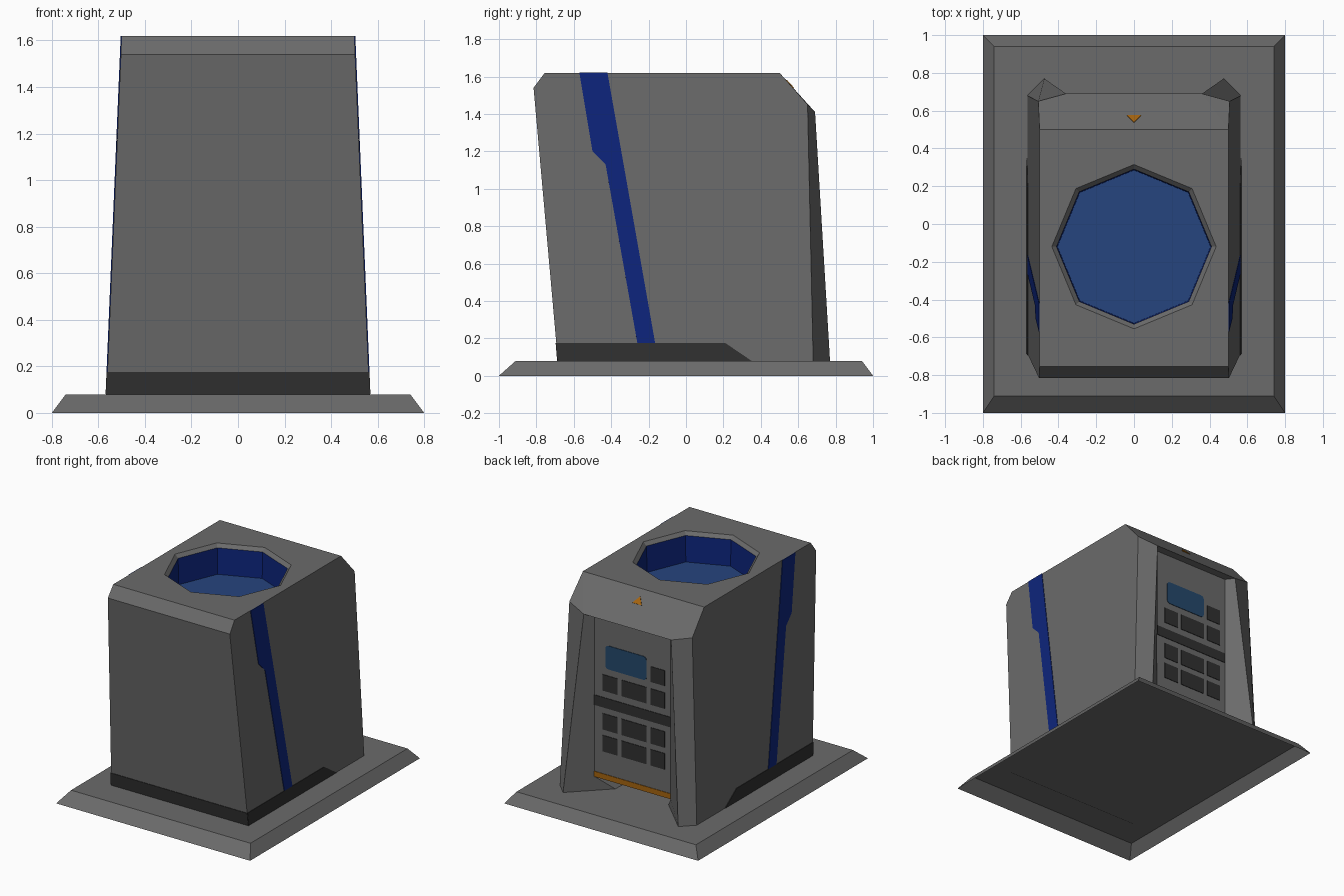
import bpy, bmesh, math
from mathutils import Vector

if "Cube" in bpy.data.objects:
    bpy.data.objects.remove(bpy.data.objects["Cube"])


def material(name, rgb):
    m = bpy.data.materials.new(name)
    m.use_nodes = True
    m.diffuse_color = (*rgb, 1)
    m.node_tree.nodes["Principled BSDF"].inputs["Base Color"].default_value = (*rgb, 1)
    return m


GREY = material("casing grey", (0.145, 0.145, 0.145))
DARK = material("dark trim", (0.03, 0.03, 0.03))
BLUE = material("deep blue", (0.004, 0.018, 0.2))
FLOOR = material("well floor blue", (0.019, 0.058, 0.21))
SCREEN = material("screen blue", (0.018, 0.065, 0.147))
AMBER = material("amber", (0.38, 0.13, 0.005))


def finish(name, bm, *mats):
    me = bpy.data.meshes.new(name)
    bm.to_mesh(me)
    bm.free()
    ob = bpy.data.objects.new(name, me)
    bpy.context.collection.objects.link(ob)
    for m in mats:
        me.materials.append(m)
    return ob


def plate(name, pts, out, mat, t=0.004):
    """Thin prism standing proud of a surface in the outward direction."""
    bm = bmesh.new()
    f = bm.faces.new([bm.verts.new(p) for p in pts])
    f.normal_update()
    n = f.normal * (1 if f.normal.dot(Vector(out)) > 0 else -1)
    ext = bmesh.ops.extrude_face_region(bm, geom=[f], use_keep_orig=True)
    bmesh.ops.translate(bm, vec=n * t,
                        verts=[g for g in ext["geom"] if isinstance(g, bmesh.types.BMVert)])
    bmesh.ops.recalc_face_normals(bm, faces=bm.faces)
    return finish(name, bm, mat)


# Base plinth: bevelled rim, open underneath
bm = bmesh.new()
low = [bm.verts.new((x * 0.8, y, 0)) for x, y in ((-1, -1), (1, -1), (1, 1), (-1, 1))]
top = [bm.verts.new((x * 0.74, y, 0.08)) for x, y in ((-1, -.91), (1, -.91), (1, .94), (-1, .94))]
bm.faces.new(top)
for i in range(4):
    j = (i + 1) % 4
    bm.faces.new((low[i], low[j], top[j], top[i]))
finish("base_plinth", bm, GREY)

# Casing: one half described by named corners, then mirrored
corner = {
    "A": (.565, -.685, .08), "B": (.503, -.815, 1.54), "C": (.5, -.755, 1.62),
    "D": (.5, .5, 1.62), "E": (.507, .65, 1.45), "F": (.565, .68, .08),
    "G": (.36, .69, 1.41), "H": (.475, .77, .08), "I": (.315, .63, 1.41),
    "J": (.315, .63, .19), "K": (.22, .52, .08), "L": (.21, .33, .08),
}
bm = bmesh.new()
half = {s: {k: bm.verts.new((s * x, y, z)) for k, (x, y, z) in corner.items()} for s in (1, -1)}
for s in (1, -1):
    for loop in ("AFEDCB", "FHGE", "EGD", "HKJIG", "KLJ"):
        vs = [half[s][k] for k in loop]
        bm.faces.new(vs if s > 0 else vs[::-1])
for a, b in ("AB", "BC", "DG", "GI", "IJ", "JL"):
    bm.faces.new((half[-1][a], half[1][a], half[1][b], half[-1][b]))

# Octagonal well in the top
rings = []
for r, z in ((.435, 1.62), (.41, 1.595), (.405, 1.4)):
    rings.append([bm.verts.new((r * math.cos(i * math.pi / 4), r * math.sin(i * math.pi / 4) - .12, z))
                  for i in range(8)])
for level in range(2):
    for i in range(8):
        j = (i + 1) % 8
        f = bm.faces.new((rings[level][i], rings[level][j], rings[level + 1][j], rings[level + 1][i]))
        f.material_index = level
bm.faces.new(rings[2]).material_index = 2
rim = [half[-1]["C"], half[1]["C"], half[1]["D"], half[-1]["D"]]
edges = []
for loop in (rim, rings[0]):
    for i, v in enumerate(loop):
        w = loop[(i + 1) % len(loop)]
        edges.append(bm.edges.get((v, w)) or bm.edges.new((v, w)))
bmesh.ops.triangle_fill(bm, edges=edges, use_beauty=True, normal=(0, 0, 1))
bmesh.ops.recalc_face_normals(bm, faces=bm.faces)
finish("casing", bm, GREY, BLUE, FLOOR)


# Side stripes and dark skirting
def on_side(s, y, z):
    return (s * (.565 - (z - .08) * .0422), y, z)


stripe = ((-.57, 1.62), (-.5, 1.2), (-.43, 1.13), (-.26, .175), (-.165, .175), (-.42, 1.62))
skirt = ((-.685, .08), (-.693, .175), (.21, .175), (.35, .08))
for s, side in ((1, "left"), (-1, "right")):
    plate(side + "_stripe", [on_side(s, *p) for p in stripe], (s, 0, 0), BLUE)
    plate(side + "_skirting", [on_side(s, *p) for p in skirt], (s, 0, 0), DARK)
plate("front_skirting", [(-.567, -.685, .08), (.567, -.685, .08),
                         (.563, -.693, .175), (-.563, -.693, .175)], (0, -1, 0), DARK)


# Control panel in the rear recess
def panel_plate(name, x0, x1, z0, z1, mat, cut=0):
    pts = []
    for cx, cz, sx, sz, start in ((x1, z1, -1, -1, 0), (x0, z1, 1, -1, 1),
                                  (x0, z0, 1, 1, 2), (x1, z0, -1, 1, 3)):
        for k in range(4 if cut else 1):
            a = math.pi / 2 * (start + k / 3)
            pts.append((cx + cut * (sx + math.cos(a)), .63, cz + cut * (sz + math.sin(a)))
                       if cut else (cx, .63, cz))
    plate(name, pts, (0, 1, 0), mat)


panel_plate("display", -.117, .222, 1.02, 1.195, SCREEN, .025)
panel_plate("panel_band", -.315, .315, .725, .8, DARK)
panel_plate("amber_strip", -.315, .315, .19, .23, AMBER)
columns = ((.122, .246), (-.117, .09), (-.266, -.15))
for r, z in enumerate((.85, .56, .397)):
    for c, (x0, x1) in enumerate(columns):
        panel_plate(f"button_{r}_{c}", x0, x1, z, z + .12, DARK)
panel_plate("button_by_display", *columns[2], 1.02, 1.135, DARK)


# Amber arrow on the rear bevel
def on_bevel(x, y):
    return (x, y, 1.62 - (y - .5) * .21 / .19)


plate("amber_arrow", [on_bevel(0, .537), on_bevel(.038, .575), on_bevel(-.038, .575)], (0, 1, 1), AMBER)
